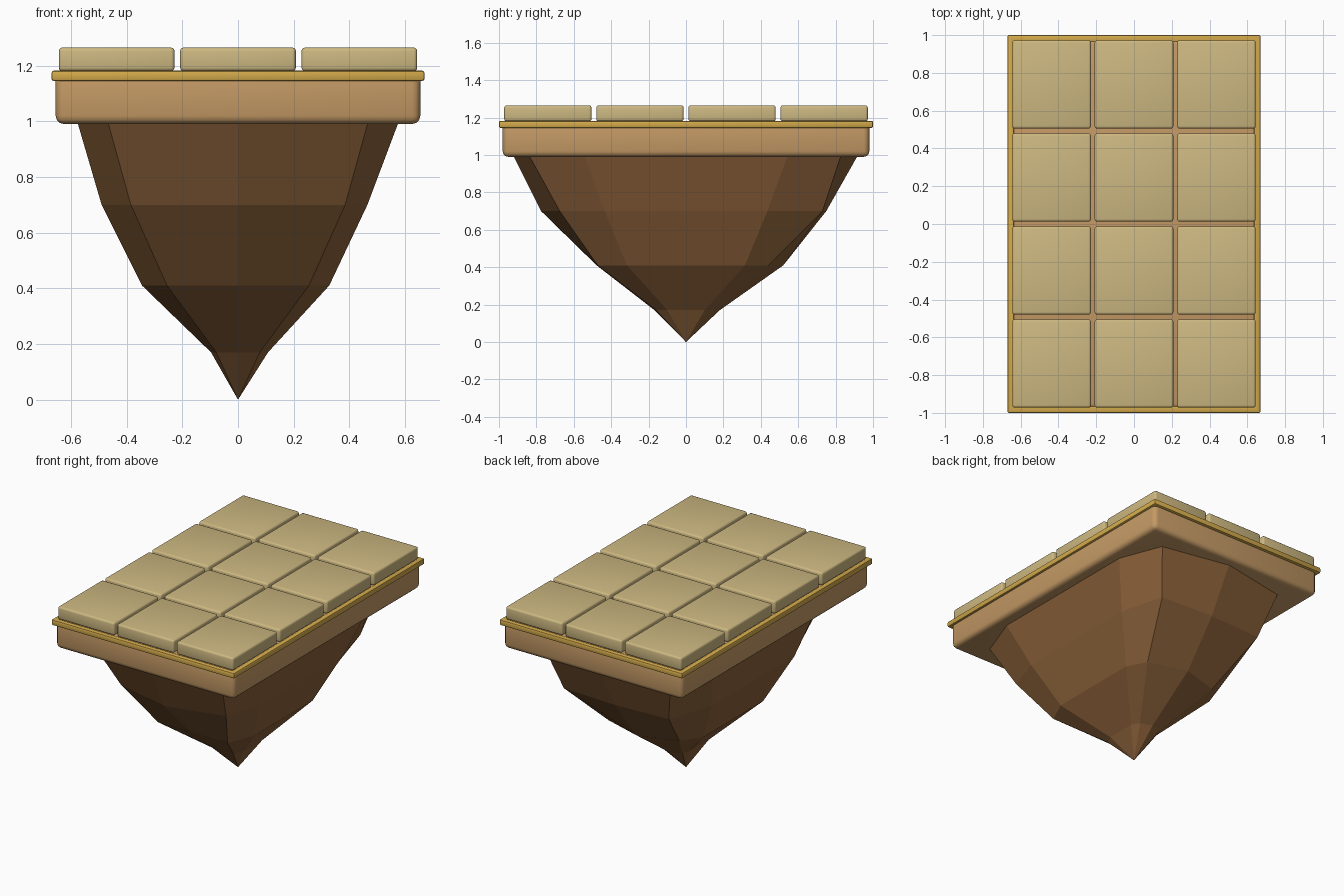
import bpy, bmesh

if "Cube" in bpy.data.objects:
    bpy.data.objects.remove(bpy.data.objects["Cube"])


def material(name, rgb):
    m = bpy.data.materials.new(name)
    m.diffuse_color = (*rgb, 1)
    m.use_nodes = True
    m.node_tree.nodes["Principled BSDF"].inputs["Base Color"].default_value = m.diffuse_color
    return m


EARTH = material("earth", (0.26, 0.12, 0.042))
CLAY = material("clay", (0.55, 0.32, 0.13))
GOLD = material("gold", (0.65, 0.40, 0.07))
SAND = material("sand", (0.61, 0.48, 0.22))


def add_object(name, bm, mat):
    bmesh.ops.recalc_face_normals(bm, faces=bm.faces)
    me = bpy.data.meshes.new(name)
    bm.to_mesh(me)
    bm.free()
    me.materials.append(mat)
    ob = bpy.data.objects.new(name, me)
    bpy.context.collection.objects.link(ob)
    return ob


def finish(ob, bevel, segments):
    mod = ob.modifiers.new("bevel", 'BEVEL')
    mod.width = bevel
    mod.segments = segments
    mod.limit_method = 'ANGLE'
    bpy.ops.object.select_all(action='DESELECT')
    ob.select_set(True)
    bpy.context.view_layer.objects.active = ob
    bpy.ops.object.modifier_apply(modifier="bevel")
    bpy.ops.object.shade_smooth_by_angle()


def box(name, x, y, z, mat, bevel, segments=3):
    bm = bmesh.new()
    bmesh.ops.create_cube(bm, size=1)
    for v in bm.verts:
        v.co = [lo + (c + 0.5) * (hi - lo) for c, (lo, hi) in zip(v.co, (x, y, z))]
    finish(add_object(name, bm, mat), bevel, segments)


# hanging faceted rock: ten-sided rings narrowing to a point
# each row: z, front y, front corner x/y, side x left/right, side y, back corner x/y, back y
rings = [
    (1.00, -0.925, 0.468, -0.84, -0.578, 0.578, 0.545, 0.468, 0.83, 0.92),
    (0.70, -0.775, 0.385, -0.675, -0.490, 0.465, 0.435, 0.385, 0.73, 0.75),
    (0.41, -0.478, 0.255, -0.472, -0.345, 0.328, 0.315, 0.26, 0.44, 0.52),
    (0.17, -0.168, 0.078, -0.16, -0.097, 0.108, 0.10, 0.078, 0.15, 0.18),
]
bm = bmesh.new()
loops = []
for z, fy, fx, fcy, xl, xr, sy, bx, bcy, by in rings:
    outline = [(0, fy), (fx, fcy), (xr, -sy), (xr, sy), (bx, bcy),
               (0, by), (-bx, bcy), (xl, sy), (xl, -sy), (-fx, fcy)]
    loops.append([bm.verts.new((x, y, z)) for x, y in outline])
bm.faces.new(loops[0])
for a, b in zip(loops, loops[1:]):
    for i in range(10):
        j = (i + 1) % 10
        bm.faces.new((a[i], a[j], b[j], b[i]))
tip = bm.verts.new((0, 0, 0.005))
for i in range(10):
    bm.faces.new((loops[-1][i], loops[-1][(i + 1) % 10], tip))
for v in bm.verts:
    if v is tip:
        v.co.z = 0
add_object("rock_underside", bm, EARTH)

# slab
box("slab", (-0.655, 0.655), (-0.98, 0.98), (0.99, 1.18), CLAY, 0.03)

# gold frame as one rectangular ring
bm = bmesh.new()
corners = [(-1, -1), (1, -1), (1, 1), (-1, 1)]
rows = [[bm.verts.new((sx * (0.67 - inset), sy * (1.0 - inset), z)) for sx, sy in corners]
        for inset, z in ((0, 1.145), (0, 1.182), (0.035, 1.182), (0.035, 1.145))]
for k in range(4):
    a, b = rows[k], rows[(k + 1) % 4]
    for i in range(4):
        j = (i + 1) % 4
        bm.faces.new((a[i], a[j], b[j], b[i]))
finish(add_object("gold_frame", bm, GOLD), 0.008, 2)

# paving tiles, three across and four deep
for i in range(3):
    for j in range(4):
        cx = (i - 1) * 0.436
        cy = (j - 1.5) * 0.4925
        box(f"tile_{i}_{j}", (cx - 0.208, cx + 0.208), (cy - 0.2335, cy + 0.2335),
            (1.18, 1.265), SAND, 0.013)
